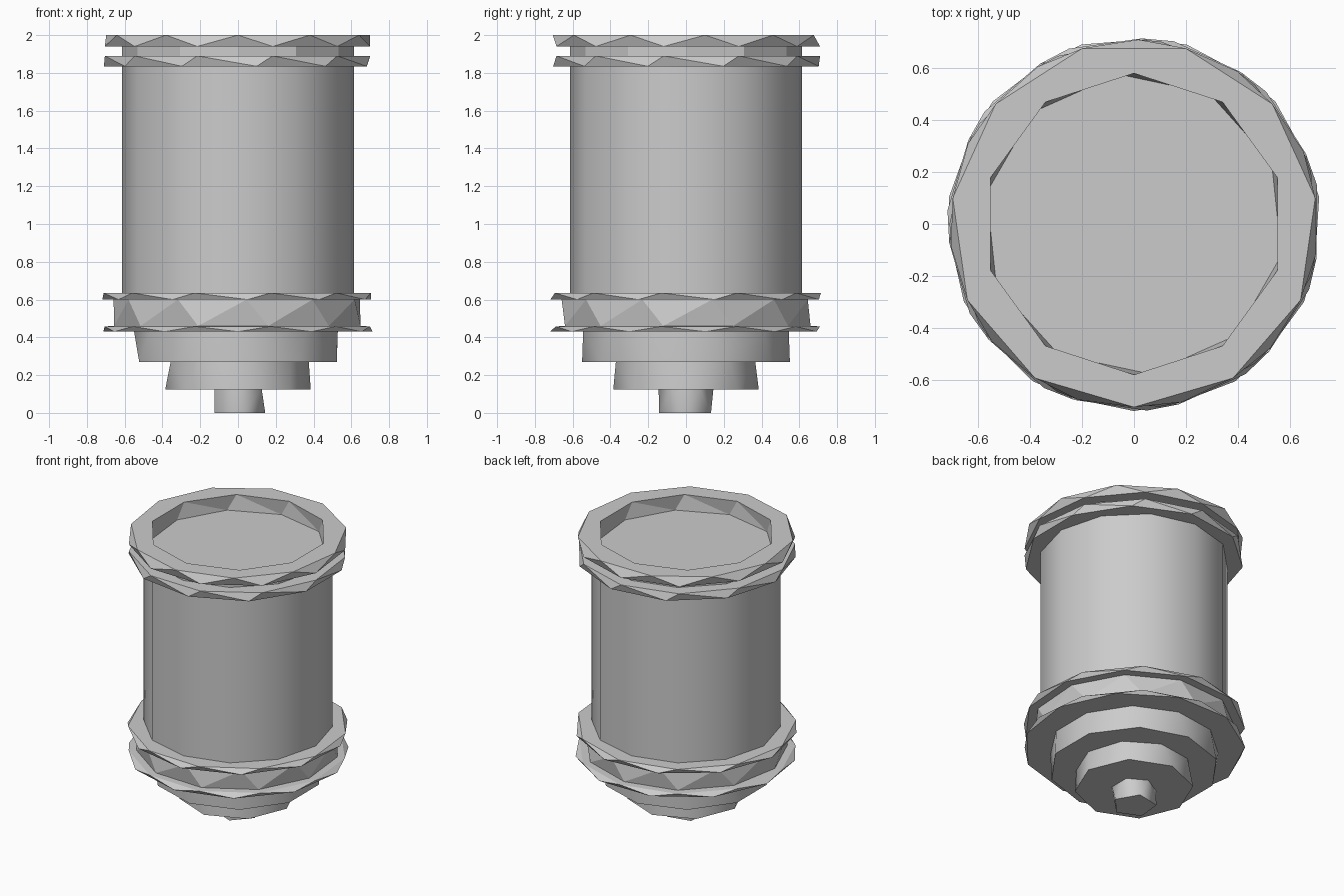
import bpy, bmesh, math

if "Cube" in bpy.data.objects:
    bpy.data.objects.remove(bpy.data.objects["Cube"])


def lathe(name, rings, cap_first=False, cap_last=False, smooth=None):
    """Skin a stack of rings (radius, z, sides, twist in degrees from the front)."""
    bm = bmesh.new()
    loops = []
    for r, z, n, twist in rings:
        angles = [math.radians(-90 + twist + 360 * i / n) for i in range(n)]
        verts = [bm.verts.new((r * math.cos(a), r * math.sin(a), z)) for a in angles]
        loops.append((angles, verts))
    for (aa, va), (ab, vb) in zip(loops, loops[1:]):
        na, nb = len(va), len(vb)
        if na == nb and abs(aa[0] - ab[0]) < 1e-6:
            for k in range(na):
                m = (k + 1) % na
                bm.faces.new((va[k], va[m], vb[m], vb[k]))
            continue
        # Rings with different sides or twist: walk both and fill triangles
        i = j = 0
        while i < na or j < nb:
            next_a = aa[0] + math.tau * (i + 1) / na
            next_b = ab[0] + math.tau * (j + 1) / nb
            if j == nb or (i < na and next_a <= next_b):
                bm.faces.new((va[i % na], va[(i + 1) % na], vb[j % nb]))
                i += 1
            else:
                bm.faces.new((va[i % na], vb[(j + 1) % nb], vb[j % nb]))
                j += 1
    if cap_first:
        bm.faces.new(loops[0][1][::-1])
    if cap_last:
        bm.faces.new(loops[-1][1])
    mesh = bpy.data.meshes.new(name)
    bm.to_mesh(mesh)
    bm.free()
    obj = bpy.data.objects.new(name, mesh)
    bpy.context.collection.objects.link(obj)
    if smooth:
        bpy.ops.object.select_all(action='DESELECT')
        obj.select_set(True)
        bpy.context.view_layer.objects.active = obj
        bpy.ops.object.shade_smooth_by_angle(angle=math.radians(smooth))
    return obj


# Stepped outlet under the canister, each tier with more sides than the last
lathe("outlet_spout", [(0.145, 0.0, 5, 12), (0.145, 0.125, 6, 0)], cap_first=True, smooth=75)
lathe("lower_tier", [(0.145, 0.125, 6, 0), (0.385, 0.125, 8, 0), (0.375, 0.27, 9, 8)], smooth=50)
lathe("upper_tier", [(0.375, 0.27, 9, 8), (0.55, 0.27, 10, 0), (0.55, 0.43, 11, 8)], smooth=45)

# Collar with a flange above and below
lathe("lower_collar", [
    (0.55, 0.43, 11, 8),
    (0.72, 0.43, 11, 0), (0.71, 0.458, 11, 14),
    (0.66, 0.46, 11, 14), (0.66, 0.60, 11, 4),
    (0.72, 0.60, 11, 4), (0.715, 0.635, 11, 14),
    (0.615, 0.635, 12, 0)])

# Smooth main drum
lathe("drum_body", [(0.615, 0.635, 12, 0), (0.615, 1.835, 12, 0)], smooth=40)

# Twin upper flanges with a groove between, and the recessed lid
lathe("upper_rim", [
    (0.615, 1.835, 12, 0),
    (0.71, 1.835, 11, 8), (0.71, 1.89, 11, 15),
    (0.615, 1.89, 12, 0), (0.615, 1.94, 12, 0),
    (0.71, 1.94, 11, 15), (0.705, 2.0, 11, 0),
    (0.58, 2.0, 10, 0), (0.58, 1.89, 10, 6)], cap_last=True)
